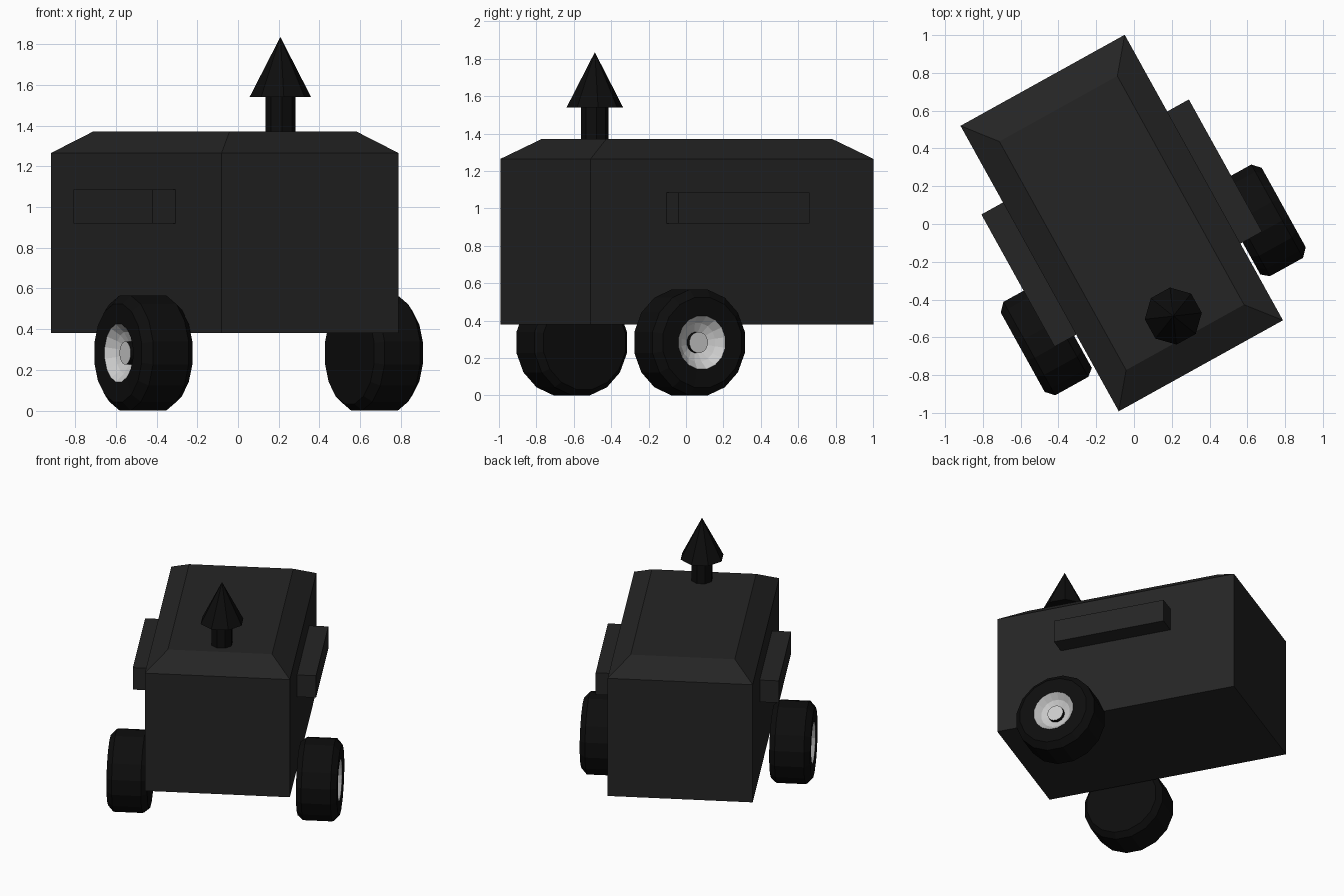
import bpy, bmesh, math
from mathutils import Matrix, Vector

if "Cube" in bpy.data.objects:
    bpy.data.objects.remove(bpy.data.objects["Cube"])

# The whole vehicle is turned 29 degrees; parts are built in its own local frame
FRAME = Matrix.Translation((-0.065, 0.005, 0)) @ Matrix.Rotation(math.radians(29), 4, 'Z')


def material(name, v):
    m = bpy.data.materials.new(name)
    m.diffuse_color = (v, v, v, 1)
    m.use_nodes = True
    m.node_tree.nodes["Principled BSDF"].inputs["Base Color"].default_value = m.diffuse_color
    return m


BODY = material("body_dark", 0.018)
BLACK = material("black", 0.004)
METAL = material("metal", 0.6)


def finish(name, bm, mats):
    bmesh.ops.recalc_face_normals(bm, faces=bm.faces[:])
    bm.transform(FRAME)
    me = bpy.data.meshes.new(name)
    bm.to_mesh(me)
    bm.free()
    for m in mats:
        me.materials.append(m)
    ob = bpy.data.objects.new(name, me)
    bpy.context.collection.objects.link(ob)
    return ob


def box(name, lo, hi):
    bm = bmesh.new()
    lo, hi = Vector(lo), Vector(hi)
    bmesh.ops.create_cube(bm, size=1, matrix=Matrix.Translation((lo + hi) / 2) @ Matrix.Diagonal((*(hi - lo), 1)))
    return finish(name, bm, [BODY])


def lathe(name, profile, sides, origin, axis, mats, slots=None):
    """Spin (distance along axis, radius) points; a zero radius end closes with a cap."""
    bm = bmesh.new()
    rot = Vector((0, 0, 1)).rotation_difference(Vector(axis)).to_matrix().to_4x4()
    place = Matrix.Translation(origin) @ rot
    rings = []
    for h, r in profile:
        if r == 0:
            rings.append([bm.verts.new(place @ Vector((0, 0, h)))] * sides)
        else:
            angs = [2 * math.pi * (i + 0.5) / sides for i in range(sides)]
            rings.append([bm.verts.new(place @ Vector((r * math.cos(a), r * math.sin(a), h))) for a in angs])
    for k, (a, b) in enumerate(zip(rings, rings[1:])):
        for i in range(sides):
            j = (i + 1) % sides
            f = bm.faces.new(list(dict.fromkeys((a[i], a[j], b[j], b[i]))))
            f.material_index = slots[k] if slots else 0
    return finish(name, bm, mats)


# Body with sloped roof edges
bm = bmesh.new()
levels = [(0.497, 0.864, 0.38), (0.497, 0.864, 1.265), (0.357, 0.692, 1.37)]
loops = [[bm.verts.new((sx * x, sy * y, z)) for sx, sy in ((-1, -1), (1, -1), (1, 1), (-1, 1))]
         for x, y, z in levels]
for a, b in zip(loops, loops[1:]):
    for i in range(4):
        j = (i + 1) % 4
        bm.faces.new((a[i], a[j], b[j], b[i]))
bm.faces.new(loops[0])
bm.faces.new(loops[-1])
finish("body", bm, [BODY])

# Wheel profile: tyre, dished rim, hub with cap
wheel = [(0.51, 0), (0.51, 0.255), (0.55, 0.288), (0.75, 0.288), (0.79, 0.245), (0.786, 0.145),
         (0.745, 0.105), (0.722, 0.057), (0.75, 0.057), (0.75, 0)]
slots = [0, 0, 0, 0, 0, 1, 1, 0, 1]

# Side rails and wheels, one per side
for side, s in (("left", -1), ("right", 1)):
    x0, x1 = sorted((s * 0.48, s * 0.628))
    box(side + "_side_rail", (x0, -0.40, 0.92), (x1, 0.40, 1.085))
    lathe(side + "_wheel", wheel, 16, (0, -0.344, 0.283), (s, 0, 0), [BLACK, METAL], slots)

# Chimney pipe and conical cap
lathe("chimney_pipe", [(1.34, 0), (1.34, 0.074), (1.55, 0.074), (1.55, 0)], 8, (0, -0.563, 0), (0, 0, 1), [BLACK])
lathe("chimney_cap", [(1.54, 0), (1.54, 0.152), (1.835, 0)], 8, (0, -0.563, 0), (0, 0, 1), [BLACK])
